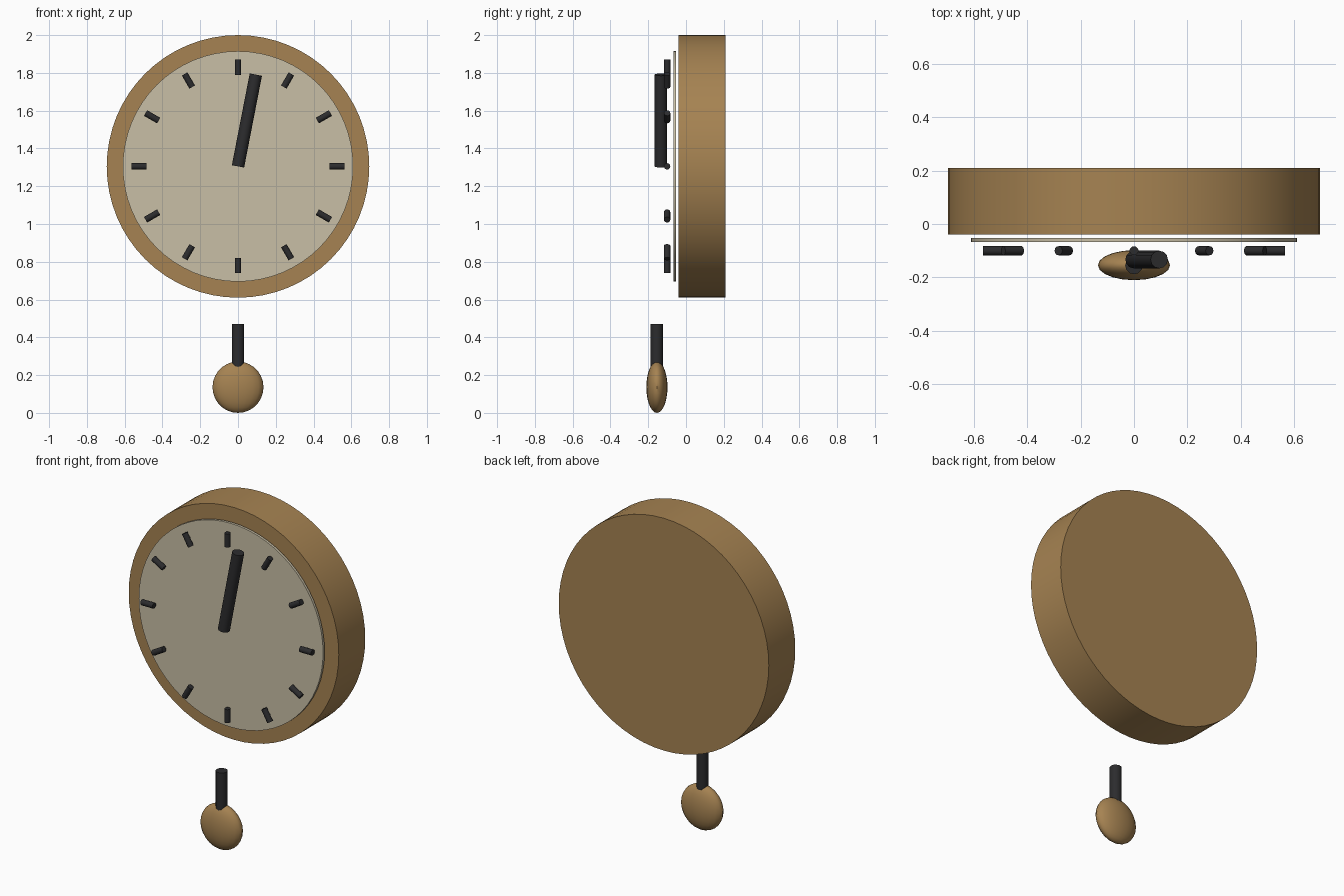
import bpy
from math import sin, cos, pi, radians
from mathutils import Vector

if "Cube" in bpy.data.objects:
    bpy.data.objects.remove(bpy.data.objects["Cube"])


def material(name, color):
    m = bpy.data.materials.new(name)
    m.use_nodes = True
    m.diffuse_color = (*color, 1)
    m.node_tree.nodes["Principled BSDF"].inputs["Base Color"].default_value = (*color, 1)
    return m


wood = material("warm wood", (0.38, 0.226, 0.084))
cream = material("cream dial", (0.58, 0.52, 0.38))
black = material("black metal", (0.025, 0.025, 0.027))


def finish(name, mat):
    ob = bpy.context.object
    ob.name = name
    ob.data.materials.append(mat)
    bpy.ops.object.shade_smooth_by_angle(angle=radians(40))
    return ob


def rod(name, start, end, radius, mat, sides=12):
    """Capped cylinder running between two points."""
    a, b = Vector(start), Vector(end)
    bpy.ops.mesh.primitive_cylinder_add(
        vertices=sides, radius=radius, depth=(b - a).length, location=(a + b) / 2,
        rotation=(b - a).to_track_quat('Z', 'Y').to_euler())
    return finish(name, mat)


HUB = 1.305  # height of the dial centre


def dial_point(angle, distance, y):
    """Point on the dial, angle measured clockwise from the top."""
    return (distance * sin(angle), y, HUB + distance * cos(angle))


# Case and floating dial plate
rod("clock_case", (0, 0.21, HUB), (0, -0.04, HUB), 0.695, wood, 64)
rod("dial_plate", (0, -0.052, HUB), (0, -0.067, HUB), 0.61, cream, 64)

# Twelve hour marks
for i in range(12):
    a = i * pi / 6
    rod(f"hour_mark_{i + 1}", dial_point(a, 0.485, -0.1),
        dial_point(a, 0.565, -0.1), 0.017, black)

# Hand
hand_angle = radians(11)
rod("clock_hand", dial_point(0, 0, -0.133), dial_point(hand_angle, 0.495, -0.133), 0.033, black)

# Pendulum
rod("pendulum_rod", (0, -0.155, 0.22), (0, -0.155, 0.47), 0.033, black)
bpy.ops.mesh.primitive_uv_sphere_add(segments=20, ring_count=14, radius=1,
                                     location=(0, -0.154, 0.136))
bob = bpy.context.object
bob.scale = (0.135, 0.056, 0.136)
bpy.ops.object.transform_apply(location=False, rotation=False, scale=True)
finish("pendulum_bob", wood)
